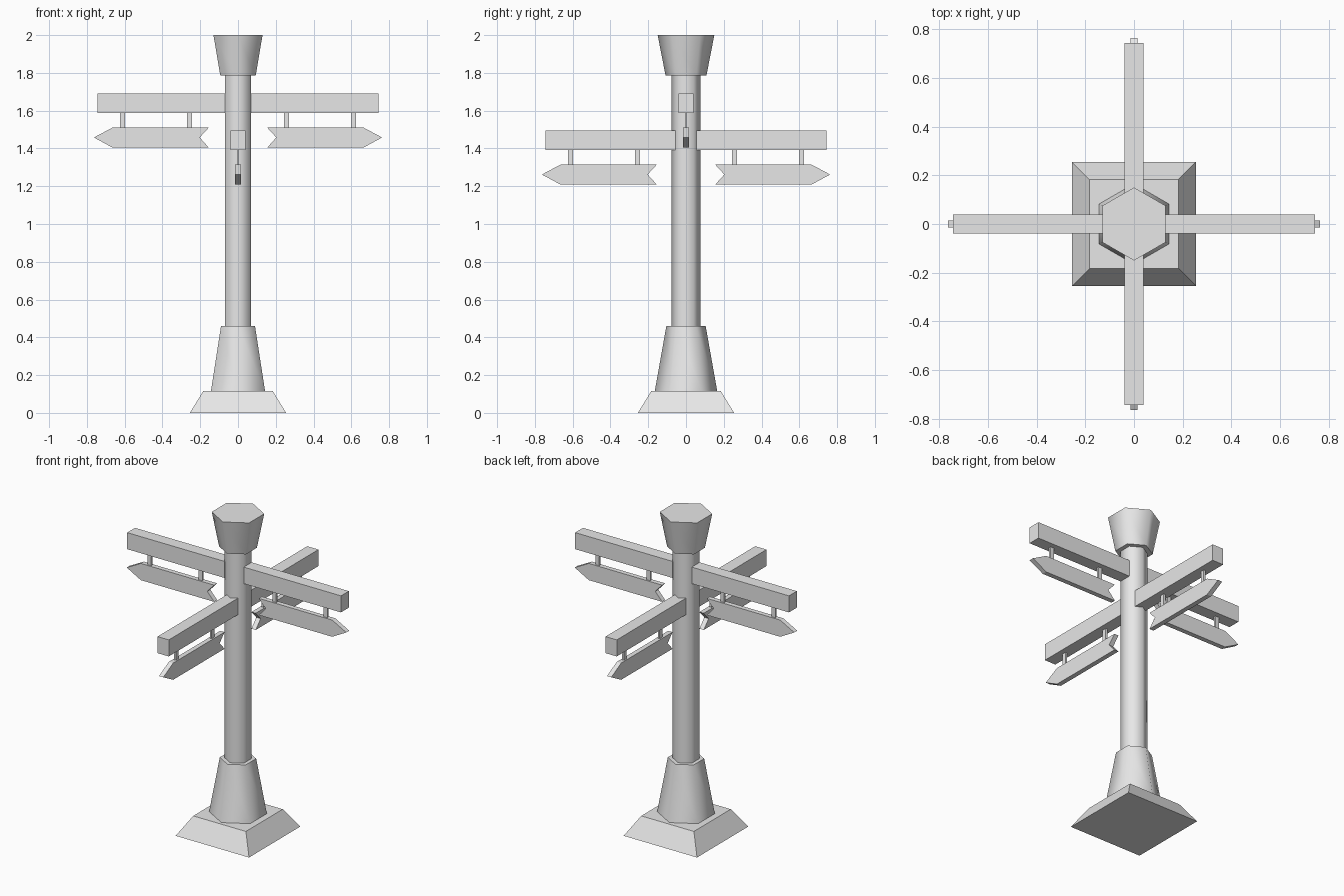
import bpy, bmesh, math
from mathutils import Matrix

cube = bpy.data.objects.get("Cube")
if cube:
    bpy.data.objects.remove(cube, do_unlink=True)

GREY = (0.8, 0.8, 0.8, 1)
grey = bpy.data.materials.new("plain_grey")
grey.use_nodes = True
grey.diffuse_color = GREY
grey.node_tree.nodes["Principled BSDF"].inputs["Base Color"].default_value = GREY


def add_object(name, bm):
    bmesh.ops.recalc_face_normals(bm, faces=bm.faces)
    mesh = bpy.data.meshes.new(name)
    bm.to_mesh(mesh)
    bm.free()
    mesh.materials.append(grey)
    obj = bpy.data.objects.new(name, mesh)
    bpy.context.collection.objects.link(obj)
    return obj


def frustum(name, sides, r_bottom, r_top, z0, z1, turn, smooth=False):
    """Tapered prism between two heights."""
    bm = bmesh.new()
    place = Matrix.Translation((0, 0, (z0 + z1) / 2)) @ Matrix.Rotation(turn, 4, 'Z')
    bmesh.ops.create_cone(bm, cap_ends=True, segments=sides, radius1=r_bottom,
                          radius2=r_top, depth=z1 - z0, matrix=place)
    obj = add_object(name, bm)
    if smooth:
        bpy.ops.object.select_all(action='DESELECT')
        obj.select_set(True)
        bpy.context.view_layer.objects.active = obj
        bpy.ops.object.shade_smooth_by_angle(angle=math.radians(65))


def slab(name, outline, half, heading, lift):
    """Side outline in (x, z), thickened across y and turned to its heading."""
    bm = bmesh.new()
    face = bm.faces.new([bm.verts.new((x, -half, z)) for x, z in outline])
    new = bmesh.ops.extrude_face_region(bm, geom=[face])["geom"]
    bmesh.ops.translate(bm, vec=(0, 2 * half, 0),
                        verts=[v for v in new if isinstance(v, bmesh.types.BMVert)])
    bm.transform(Matrix.Translation((0, 0, lift)) @ Matrix.Rotation(heading, 4, 'Z'))
    add_object(name, bm)


def rect(x0, x1, z0, z1):
    return [(x0, z0), (x1, z0), (x1, z1), (x0, z1)]


# Foot, flared pedestal, post and cap; hexagons point along y
point_y = 0
frustum("base", 4, 0.255 * math.sqrt(2), 0.183 * math.sqrt(2), 0, 0.117, math.pi / 4)
frustum("pedestal", 6, 0.165, 0.104, 0.117, 0.46, point_y, True)
frustum("post", 6, 0.078, 0.078, 0.46, 1.785, point_y, True)
frustum("cap", 6, 0.108, 0.15, 1.785, 2.0, point_y, True)

# Four arms, each with a hanging arrow sign; the front and back pair sits lower
SIGN = [(0.155, 1.405), (0.665, 1.405), (0.763, 1.458), (0.665, 1.51),
        (0.155, 1.51), (0.203, 1.458)]
for i, side in enumerate(("left", "back", "right", "front")):
    heading = i * math.pi / 2
    lift = -0.196 if i % 2 else 0
    slab(side + "_beam", rect(0.03, 0.743, 1.588, 1.692), 0.039, heading, lift)
    slab(side + "_arrow_sign", SIGN, 0.015, heading, lift)
    for place, x in (("inner", 0.257), ("outer", 0.612)):
        slab(f"{side}_{place}_hanger", rect(x - 0.013, x + 0.013, 1.505, 1.592),
             0.006, heading, lift)
